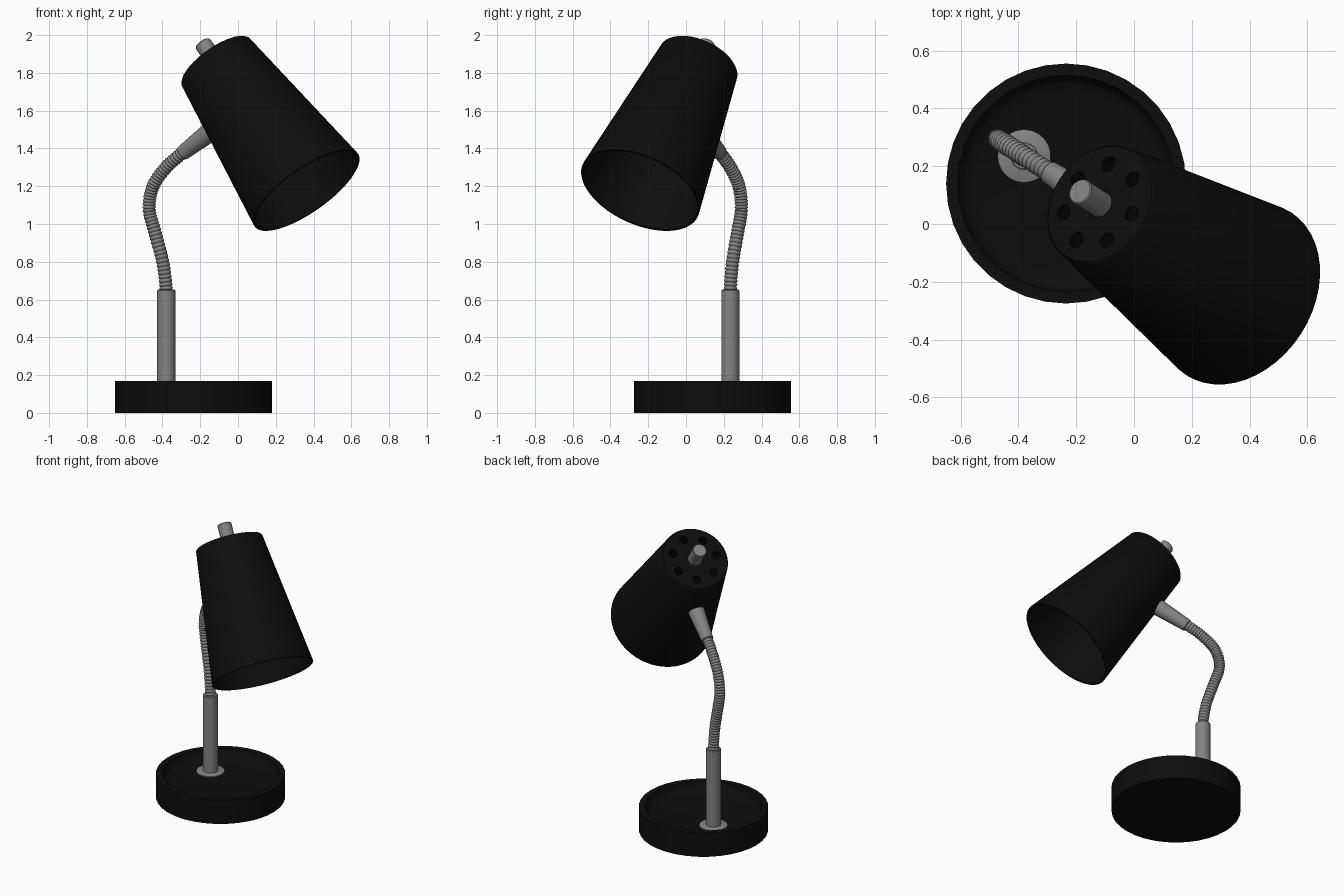
import bpy, bmesh, math
from mathutils import Vector, Matrix

if "Cube" in bpy.data.objects:
    bpy.data.objects.remove(bpy.data.objects["Cube"])


def material(name, value):
    m = bpy.data.materials.new(name)
    m.diffuse_color = (value, value, value, 1)
    m.use_nodes = True
    m.node_tree.nodes["Principled BSDF"].inputs["Base Color"].default_value = m.diffuse_color
    return m


BLACK = material("black paint", 0.004)
STEEL = material("grey steel", 0.23)


def finish(name, bm, mat, matrix=Matrix(), angle=35):
    bmesh.ops.recalc_face_normals(bm, faces=bm.faces)
    mesh = bpy.data.meshes.new(name)
    bm.to_mesh(mesh)
    bm.free()
    mesh.transform(matrix)
    mesh.materials.append(mat)
    ob = bpy.data.objects.new(name, mesh)
    bpy.context.collection.objects.link(ob)
    smooth(ob, angle)
    return ob


def smooth(ob, angle=35):
    bpy.ops.object.select_all(action='DESELECT')
    bpy.context.view_layer.objects.active = ob
    ob.select_set(True)
    bpy.ops.object.shade_smooth_by_angle(angle=math.radians(angle))


def add_rings(bm, rings):
    """Skin a list of vertex rings and cap both ends."""
    n = len(rings[0])
    loops = [[bm.verts.new(p) for p in ring] for ring in rings]
    for a, b in zip(loops, loops[1:]):
        for i in range(n):
            j = (i + 1) % n
            bm.faces.new((a[i], a[j], b[j], b[i]))
    bm.faces.new(loops[0][::-1])
    bm.faces.new(loops[-1])


def lathe(name, profile, mat, matrix=Matrix(), sides=32):
    """Turn (radius, height) points around the local z axis."""
    bm = bmesh.new()
    step = 2 * math.pi / sides
    add_rings(bm, [[(r * math.cos(i * step), r * math.sin(i * step), z)
                    for i in range(sides)] for r, z in profile])
    return finish(name, bm, mat, matrix)


# The arm bends in one upright plane: s runs along U from the post
POST = Vector((-0.38, 0.235, 0))
U = Vector((0.84, -0.542, 0)).normalized()
N = Vector((-U.y, U.x, 0))
Z = Vector((0, 0, 1))


def plane_point(s, z):
    return POST + U * s + Z * z


def frame(origin, axis):
    """Matrix with local z along an axis lying in the arm plane."""
    k = axis.normalized()
    e = N.cross(k)
    m = Matrix((e, N, k)).transposed().to_4x4()
    m.translation = origin
    return m


# Base: dished round foot
lathe("base", [(0.415, 0), (0.415, 0.168), (0.375, 0.168), (0.364, 0.13),
               (0.345, 0.112), (0.31, 0.104)], BLACK,
      Matrix.Translation((-0.235, 0.14, 0)), 36)

# Post with its foot washer
lathe("post_washer", [(0.092, 0.10), (0.092, 0.111), (0.087, 0.114)], STEEL,
      Matrix.Translation(POST))
lathe("post", [(0.048, 0.10), (0.048, 0.648), (0.044, 0.652)], STEEL,
      Matrix.Translation(POST), 24)

# Flexible ribbed neck
PATH = [(0, 0.52), (0, 0.65), (-0.022, 0.8), (-0.069, 0.95), (-0.107, 1.08),
        (-0.083, 1.2), (0, 1.3), (0.115, 1.385), (0.24, 1.465)]


def spline(t):
    i = min(int(t), len(PATH) - 4)
    p = [Vector(q) for q in PATH[i:i + 4]]
    f = t - i
    return 0.5 * (2 * p[1] + (p[2] - p[0]) * f
                  + (2 * p[0] - 5 * p[1] + 4 * p[2] - p[3]) * f ** 2
                  + (3 * p[1] - p[0] - 3 * p[2] + p[3]) * f ** 3)


bm = bmesh.new()
rings, ribs, span = [], 44, len(PATH) - 3
for k in range(ribs * 4 + 1):
    t = span * k / (ribs * 4)
    c = spline(t)
    tangent = spline(min(t + 0.01, span)) - spline(max(t - 0.01, 0))
    m = frame(plane_point(c.x, c.y), U * tangent.x + Z * tangent.y)
    r = 0.030 + 0.006 * abs(math.sin(math.pi * k / 4))
    rings.append([m @ Vector((r * math.cos(a), r * math.sin(a), 0))
                  for a in (i * math.pi / 8 for i in range(16))])
add_rings(bm, rings)
finish("flexible_neck", bm, STEEL, angle=50)

# Tapered connector between neck and shade
start, end = plane_point(0.10, 1.374), plane_point(0.315, 1.512)
lathe("neck_connector", [(0.036, 0), (0.040, 0.004),
                         (0.056, (end - start).length)], STEEL,
      frame(start, end - start), 24)

# Shade: thin open cone, local z points from the mouth to the cap
CAP = Vector((-0.119, 0.069, 1.859))
SHADE = frame(CAP, U * -0.644 + Z * 0.765)
L = 0.889
bm = bmesh.new()
profile = [(0.05, -0.012), (0.205, -0.012), (0.323, -L), (0.335, -L),
           (0.220, -0.008), (0.213, 0), (0.05, 0)]
step = 2 * math.pi / 48
loops = [[bm.verts.new((r * math.cos(i * step), r * math.sin(i * step), z))
          for i in range(48)] for r, z in profile]
for a, b in zip(loops, loops[1:] + loops[:1]):
    for i in range(48):
        j = (i + 1) % 48
        bm.faces.new((a[i], a[j], b[j], b[i]))
shade = finish("shade", bm, BLACK, SHADE)

# Seven vent holes through the cap
bm = bmesh.new()
for i in range(7):
    a = math.radians(13) + i * 2 * math.pi / 7
    bmesh.ops.create_cone(
        bm, cap_ends=True, segments=16, radius1=0.028, radius2=0.028,
        depth=0.06, matrix=Matrix.Translation(
            (0.148 * math.cos(a), 0.148 * math.sin(a), 0)))
cutter = finish("vent_cutter", bm, BLACK, SHADE)
cutter.hide_render = True
cut = shade.modifiers.new("vents", 'BOOLEAN')
cut.operation, cut.solver, cut.object = 'DIFFERENCE', 'EXACT', cutter
bpy.context.view_layer.objects.active = shade
bpy.ops.object.modifier_apply(modifier=cut.name)
bpy.data.objects.remove(cutter)
smooth(shade)

# Knob on the cap and lamp socket below it
lathe("cap_knob", [(0.046, -0.012), (0.046, 0.122), (0.042, 0.127)], STEEL,
      SHADE, 24)
lathe("lamp_socket", [(0.055, -0.16), (0.06, -0.155), (0.06, -0.006)], BLACK,
      SHADE, 24)
